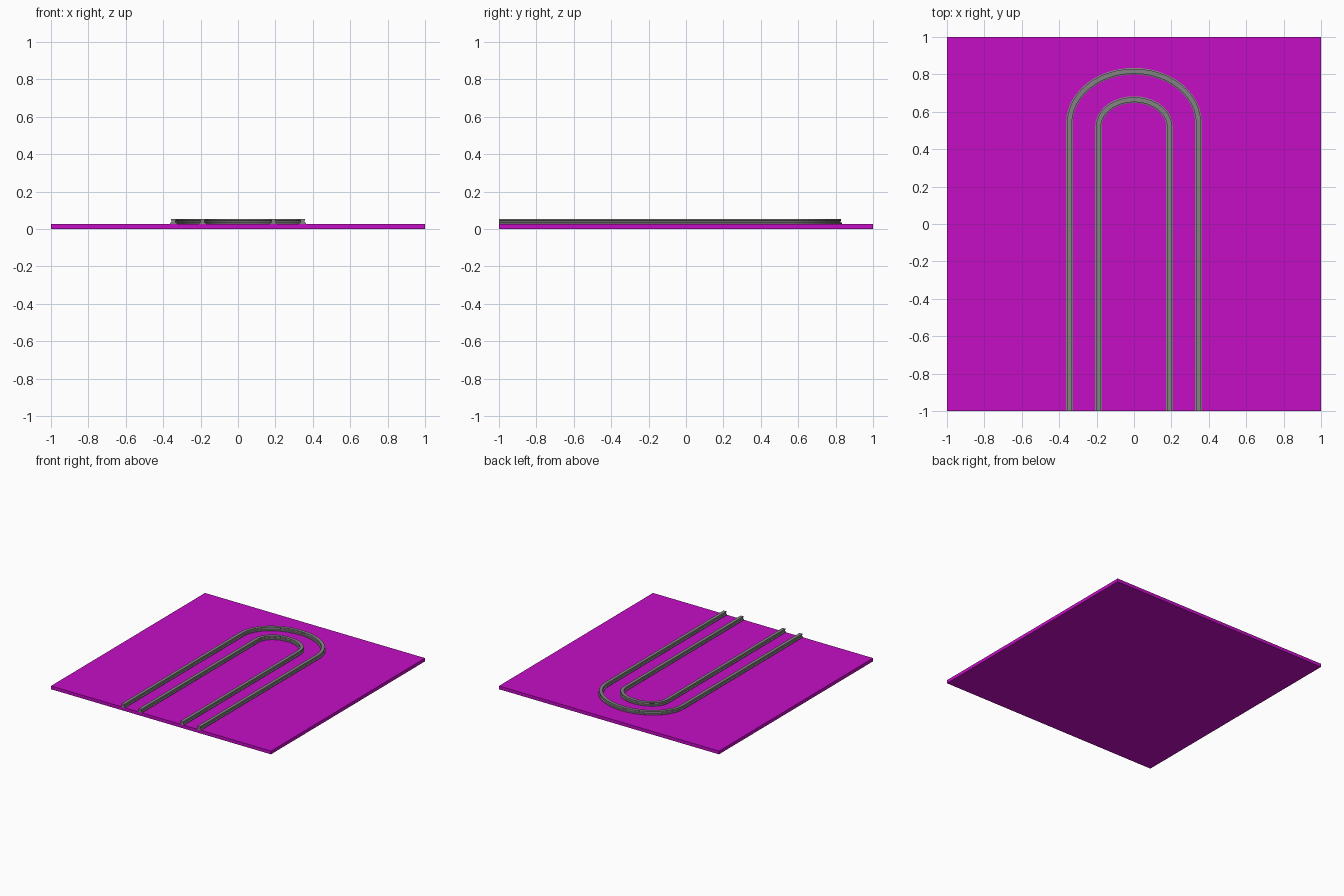
import bpy, bmesh, math
from mathutils import Vector

cube = bpy.data.objects.get("Cube")
if cube:
    bpy.data.objects.remove(cube, do_unlink=True)


def make_material(name, colour):
    mat = bpy.data.materials.new(name)
    mat.use_nodes = True
    mat.diffuse_color = colour
    mat.node_tree.nodes["Principled BSDF"].inputs["Base Color"].default_value = colour
    return mat


magenta = make_material("magenta", (0.56, 0.004, 0.56, 1))
steel_grey = make_material("steel grey", (0.23, 0.23, 0.23, 1))

BASE_TOP = 0.027
RAIL_TOP = 0.055


def add_object(name, bm, mat):
    bmesh.ops.recalc_face_normals(bm, faces=bm.faces)
    mesh = bpy.data.meshes.new(name)
    bm.to_mesh(mesh)
    bm.free()
    mesh.materials.append(mat)
    obj = bpy.data.objects.new(name, mesh)
    bpy.context.collection.objects.link(obj)
    return obj


# Thin square ground plate
bm = bmesh.new()
bmesh.ops.create_cube(bm, size=1)
for v in bm.verts:
    v.co = (v.co.x * 2, v.co.y * 2, (v.co.z + 0.5) * BASE_TOP)
add_object("base_plate", bm, magenta)

# Right half of the rail section: foot, web and head (offset, height)
half = [(0.018, BASE_TOP - 0.002), (0.018, 0.033), (0.010, 0.036),
        (0.010, 0.044), (0.013, 0.046), (0.013, RAIL_TOP)]
section = half + [(-x, z) for x, z in reversed(half)]


def rail(name, half_width, bend_start, bend_height, segments):
    """Sweep the rail section along a U: two straights and a flattened bend."""
    path = [Vector((half_width, -1, 0))]
    for i in range(segments + 1):
        a = math.pi * i / segments
        path.append(Vector((half_width * math.cos(a),
                            bend_start + bend_height * math.sin(a), 0)))
    path.append(Vector((-half_width, -1, 0)))

    bm = bmesh.new()
    rings = []
    for i, p in enumerate(path):
        before = (p - path[i - 1]).normalized() if i else Vector((0, 1, 0))
        after = (path[i + 1] - p).normalized() if i < len(path) - 1 else Vector((0, -1, 0))
        tangent = (before + after).normalized()
        side = Vector((tangent.y, -tangent.x, 0))
        rings.append([bm.verts.new(p + side * x + Vector((0, 0, z))) for x, z in section])
    n = len(section)
    for r0, r1 in zip(rings, rings[1:]):
        for k in range(n):
            bm.faces.new((r0[k], r0[(k + 1) % n], r1[(k + 1) % n], r1[k]))
    bm.faces.new(rings[0])
    bm.faces.new(rings[-1])
    add_object(name, bm, steel_grey)


# Two nested U-shaped rails
rail("outer_rail", 0.345, 0.54, 0.277, 24)
rail("inner_rail", 0.19, 0.52, 0.145, 18)
